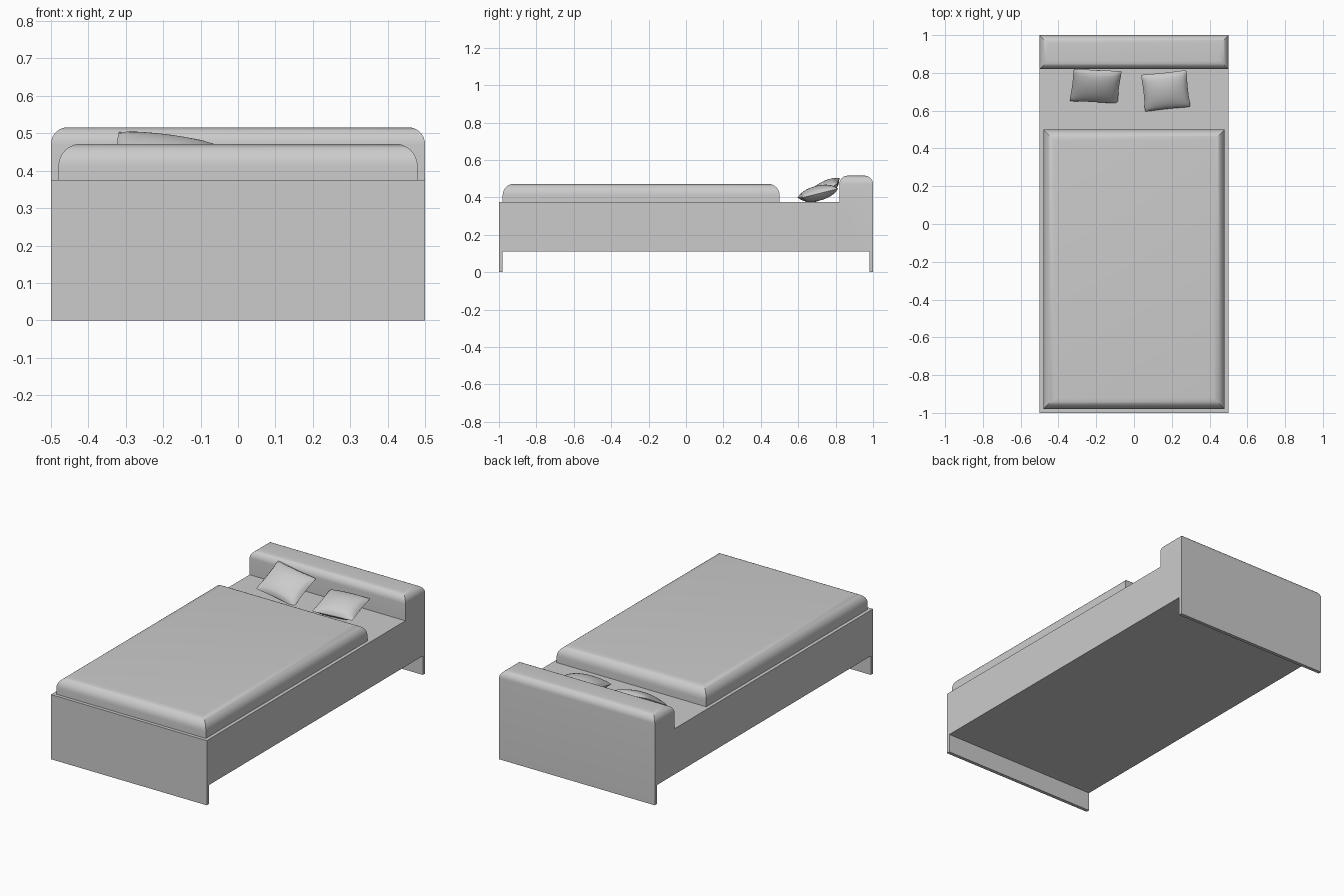
import bpy, bmesh, math
from mathutils import Vector

if "Cube" in bpy.data.objects:
    bpy.data.objects.remove(bpy.data.objects["Cube"])


def finish(bm, name):
    bmesh.ops.recalc_face_normals(bm, faces=bm.faces)
    mesh = bpy.data.meshes.new(name)
    bm.to_mesh(mesh)
    bm.free()
    ob = bpy.data.objects.new(name, mesh)
    bpy.context.collection.objects.link(ob)
    bpy.ops.object.select_all(action='DESELECT')
    ob.select_set(True)
    bpy.context.view_layer.objects.active = ob
    bpy.ops.object.shade_smooth_by_angle(angle=math.radians(35))
    return ob


def extruded(name, profile, half_width, radius):
    """Extrude a (y, z) profile across x and round the edges of its highest face."""
    bm = bmesh.new()
    face = bm.faces.new([bm.verts.new((-half_width, y, z)) for y, z in profile])
    ext = bmesh.ops.extrude_face_region(bm, geom=[face])
    moved = [g for g in ext['geom'] if isinstance(g, bmesh.types.BMVert)]
    bmesh.ops.translate(bm, verts=moved, vec=(2 * half_width, 0, 0))
    top = max(z for _, z in profile) - 1e-4
    edges = [e for e in bm.edges if all(v.co.z > top for v in e.verts)]
    bmesh.ops.bevel(bm, geom=edges, offset=radius, segments=8, profile=0.5,
                    affect='EDGES')
    return finish(bm, name)


def pillow(name, loc, rot, size, n=20):
    """Two domed grids welded along the seam, with slightly pinched sides."""
    bm = bmesh.new()
    for side in (1, -1):
        grid = bmesh.ops.create_grid(bm, x_segments=n, y_segments=n, size=1)
        for v in grid['verts']:
            u, w = v.co.x, v.co.y
            dome = max(0, (1 - u * u) * (1 - w * w)) ** 0.5
            v.co = Vector((u * (1 - 0.04 * (1 - w * w) - 0.03 * w ** 8) * size[0] / 2,
                           w * (1 - 0.04 * (1 - u * u) - 0.03 * u ** 8) * size[1] / 2,
                           side * dome * size[2] / 2))
    bmesh.ops.remove_doubles(bm, verts=bm.verts, dist=1e-5)
    ob = finish(bm, name)
    ob.location = loc
    ob.rotation_euler = [math.radians(a) for a in rot]
    return ob


# Frame with end-panel legs and raised headboard
extruded("bed_frame", [(-1, 0), (-0.98, 0), (-0.98, 0.11), (0.98, 0.11),
                       (0.98, 0), (1, 0), (1, 0.516), (0.82, 0.516),
                       (0.82, 0.375), (-1, 0.375)], 0.5, 0.045)

# Mattress
extruded("mattress", [(-0.98, 0.37), (0.5, 0.37), (0.5, 0.472), (-0.98, 0.472)],
         0.48, 0.06)

# Pillows, one leaning on the headboard and one lying flatter
pillow("left_pillow", (-0.203, 0.73, 0.437), (31, 7, -3), (0.26, 0.205, 0.08))
pillow("right_pillow", (0.168, 0.705, 0.422), (14, 0, 6), (0.245, 0.205, 0.08))
